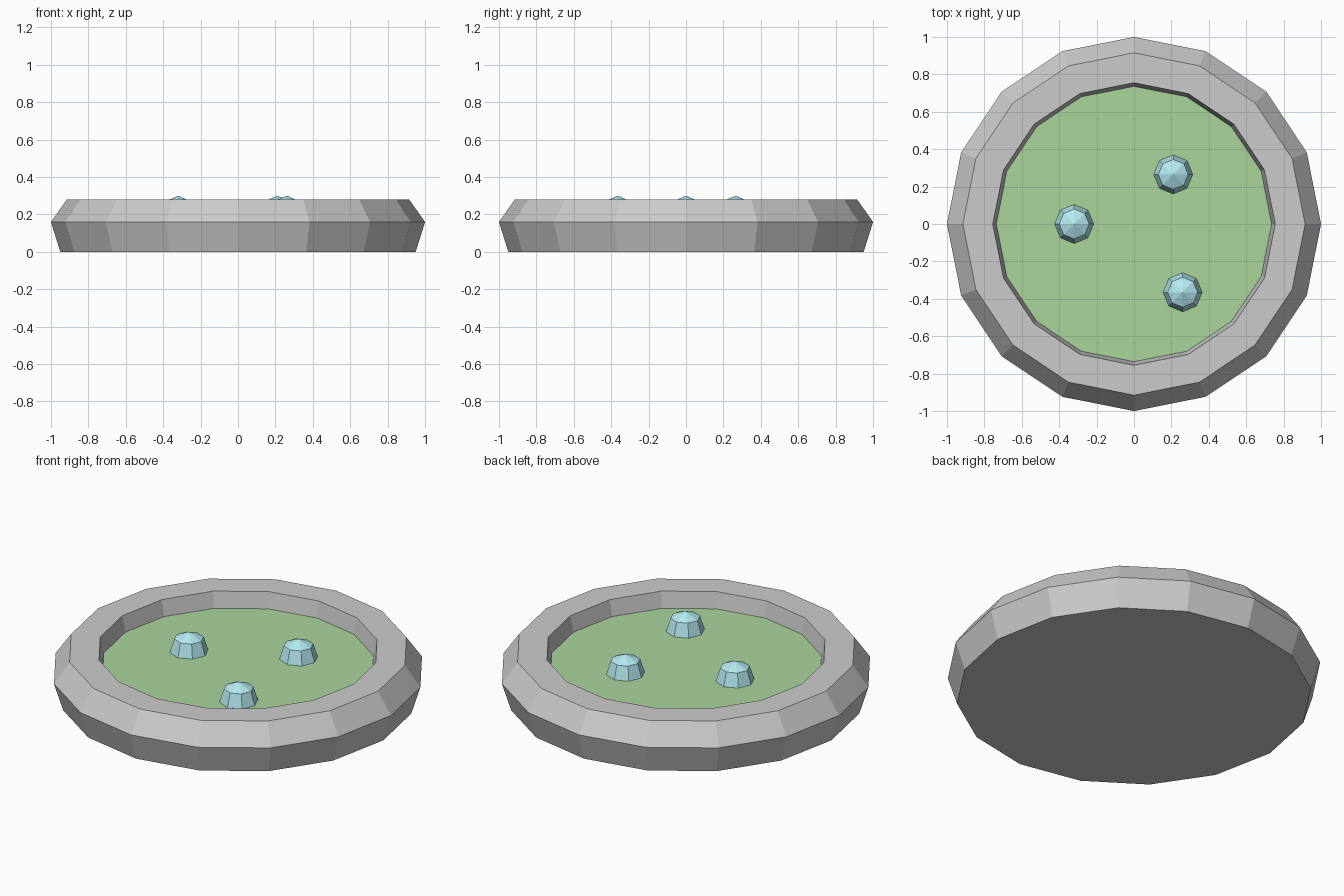
import bpy, bmesh
from math import cos, sin, pi

if "Cube" in bpy.data.objects:
    bpy.data.objects.remove(bpy.data.objects["Cube"])


def material(name, rgb):
    m = bpy.data.materials.new(name)
    m.diffuse_color = (*rgb, 1)
    m.use_nodes = True
    m.node_tree.nodes["Principled BSDF"].inputs["Base Color"].default_value = m.diffuse_color
    return m


def lathe(name, profile, sides, mat=None, loc=(0, 0, 0)):
    """Revolve (radius, z) points; a zero radius becomes a single pole."""
    bm = bmesh.new()
    rings = []
    for r, z in profile:
        count = sides if r > 0 else 1
        rings.append([bm.verts.new((r * cos(2 * pi * i / sides),
                                    r * sin(2 * pi * i / sides), z))
                      for i in range(count)])
    for a, b in zip(rings, rings[1:]):
        for i in range(sides):
            j = (i + 1) % sides
            if len(b) == 1:
                bm.faces.new((a[i], a[j], b[0]))
            else:
                bm.faces.new((a[i], a[j], b[j], b[i]))
    # flat caps where the profile ends in an open ring
    if len(rings[0]) > 1:
        bm.faces.new(rings[0][::-1])
    if len(rings[-1]) > 1:
        bm.faces.new(rings[-1])
    bmesh.ops.recalc_face_normals(bm, faces=bm.faces)
    me = bpy.data.meshes.new(name)
    bm.to_mesh(me)
    bm.free()
    ob = bpy.data.objects.new(name, me)
    ob.location = loc
    bpy.context.collection.objects.link(ob)
    if mat:
        me.materials.append(mat)
    return ob


green = material("green", (0.40, 0.66, 0.33))
aqua = material("aqua", (0.45, 0.82, 0.88))
FLOOR = 0.187

# Stone basin: solid base, bevelled outer wall, flat rim, recessed inside
lathe("stone_basin", [(0.95, 0), (1.0, 0.16), (0.915, 0.28),
                      (0.755, 0.28), (0.735, FLOOR - 0.005)], 16)

# Green surface filling the recess
lathe("green_pool", [(0.735, FLOOR - 0.004), (0.736, FLOOR)], 16, green)

# Three faceted domes rising from the surface
dome = [(0.105, FLOOR - 0.002), (0.08, 0.265), (0, 0.30)]
for i, (x, y) in enumerate([(-0.32, 0), (0.21, 0.265), (0.26, -0.365)]):
    lathe(f"bubble_{i + 1}", dome, 8, aqua, (x, y, 0))
